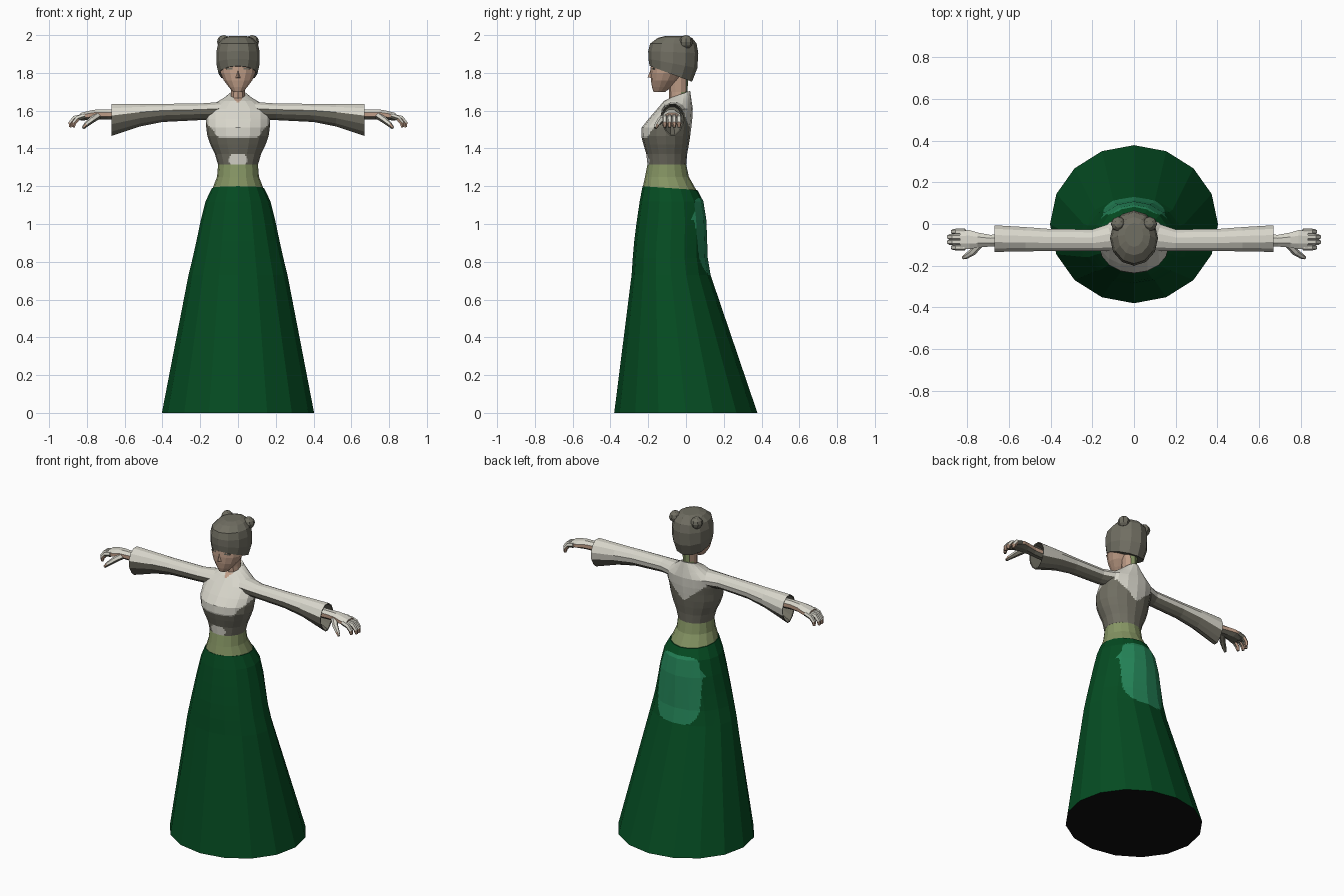
import bpy, bmesh, math
from mathutils import Vector

if "Cube" in bpy.data.objects:
    bpy.data.objects.remove(bpy.data.objects["Cube"])


def mat(name, r, g, b):
    lin = lambda c: (c / 255 / 12.92) if c < 11 else ((c / 255 + 0.055) / 1.055) ** 2.4
    m = bpy.data.materials.new(name)
    m.diffuse_color = (lin(r), lin(g), lin(b), 1)
    m.use_nodes = True
    m.node_tree.nodes["Principled BSDF"].inputs["Base Color"].default_value = m.diffuse_color
    return m


LIGHT = mat("pale cloth", 216, 214, 203)
GREY = mat("warm grey", 112, 110, 98)
GREEN = mat("deep green", 5, 76, 34)
TEAL = mat("teal green", 36, 132, 88)
OLIVE = mat("olive sash", 134, 149, 100)
SKIN = mat("skin", 192, 158, 136)
DARK = mat("near black", 16, 16, 16)


def finish(name, bm, mats, rule=None):
    bmesh.ops.recalc_face_normals(bm, faces=bm.faces)
    bm.normal_update()
    if rule:
        for f in bm.faces:
            f.material_index = rule(f.calc_center_median(), f.normal)
    me = bpy.data.meshes.new(name)
    bm.to_mesh(me)
    bm.free()
    for m in mats:
        me.materials.append(m)
    ob = bpy.data.objects.new(name, me)
    bpy.context.collection.objects.link(ob)
    return ob


def loft(name, rings, mats, rule=None, fine=None, cuts=4):
    """Skin closed rings; faces chosen by fine() are cut into a grid so colours can follow a curve."""
    bm = bmesh.new()
    vs = [[bm.verts.new(p) for p in r] for r in rings]
    n = len(vs[0])
    for a, b in zip(vs, vs[1:]):
        for i in range(n):
            j = (i + 1) % n
            bm.faces.new((a[i], a[j], b[j], b[i]))
    if fine:
        edges = {e for f in bm.faces if fine(f.calc_center_median()) for e in f.edges}
        bmesh.ops.subdivide_edges(bm, edges=list(edges), cuts=cuts, use_grid_fill=True)
    bmesh.ops.holes_fill(bm, edges=[e for e in bm.edges if e.is_boundary], sides=0)
    return finish(name, bm, mats, rule)


def upright(rows, n):
    """Rows: z, half width, front y, back y, tilt (rise at the front)."""
    out = []
    for z, hx, yf, yb, tilt in rows:
        ring = []
        for i in range(n):
            a = 2 * math.pi * i / n
            c = math.cos(a)
            ring.append((hx * math.sin(a), (yf + yb) / 2 - c * (yb - yf) / 2, z + tilt * c))
        out.append(ring)
    return out


def sideways(rows, n, s, taper=0.0):
    """Rows: x, centre y, half depth, centre z, half height; taper narrows the lower half."""
    k = 1 / math.cos(math.pi / n)
    out = []
    for x, y, ry, z, rz in rows:
        ring = []
        for i in range(n):
            a = (i + .5) * 2 * math.pi / n
            w = k * ry * math.cos(a) * (1 + taper * min(0, math.sin(a)))
            ring.append((s * x, y + w, z + k * rz * math.sin(a)))
        out.append(ring)
    return out


def hand_rule(c, nrm):
    return 0 if nrm.z > .25 else 1 if nrm.z < -.4 else 2


def tube(name, pts, radii, n=6):
    rings = []
    for i, p in enumerate(pts):
        d = (Vector(pts[min(i + 1, len(pts) - 1)]) - Vector(pts[max(i - 1, 0)])).normalized()
        u = d.cross(Vector((0, 0, 1))).normalized()
        v = u.cross(d)
        rings.append([Vector(p) + radii[i] * (u * math.cos(t) + v * math.sin(t))
                      for t in (2 * math.pi * k / n for k in range(n))])
    return loft(name, rings, [LIGHT, GREY, SKIN], hand_rule)


def plate(name, pos, size, turn, m):
    bm = bmesh.new()
    bmesh.ops.create_cube(bm, size=1)
    for v in bm.verts:
        v.co = Vector((v.co.x * size[0], v.co.y * size[1], v.co.z * size[2]))
    ob = finish(name, bm, [m])
    ob.location, ob.rotation_euler = pos, (0, 0, turn)


# Long skirt with a rounded teal panel at the back and a dark underside
def skirt_rule(c, nrm):
    if nrm.z < -.9:
        return 2
    return 1 if c.y > 0 and (abs(c.x) / .148) ** 4 + (abs(c.z - .935) / .205) ** 4 < 1 else 0


loft("skirt", upright([(0, .403, -.38, .378, 0), (.73, .262, -.288, .13, 0),
                       (.82, .24, -.282, .115, 0), (.91, .22, -.274, .112, 0),
                       (1.02, .197, -.26, .108, 0), (1.12, .172, -.245, .092, 0),
                       (1.19, .138, -.23, .06, .01)], 16), [GREEN, TEAL, DARK], skirt_rule,
     lambda c: c.y > .02 and c.z > .7, 9)

# Sash around the waist
loft("waist_sash", upright([(1.18, .138, -.23, .06, .01), (1.25, .111, -.217, .015, 0),
                            (1.32, .105, -.203, .0, 0)], 16), [OLIVE])


# Blouse: pale chest and upper back, grey below and at the sides, open skin at the throat
def blouse_rule(c, nrm):
    x = abs(c.x)
    if c.y < -.085:
        if c.z < 1.4:
            return 0 if (x / .048) ** 2 + ((c.z - 1.34) / .035) ** 2 < 1 else 1
        if c.z > 1.64 and x < (c.z - 1.635) * .8:
            return 2
        return 0 if c.z > 1.455 + max(0, x - .1) * 1.2 else 1
    return 0 if c.z > min(1.46 + .85 * x, 1.59) else 1


loft("blouse", upright([(1.315, .106, -.204, .001, 0), (1.37, .122, -.21, .006, 0),
                        (1.42, .146, -.225, .015, 0), (1.465, .162, -.237, .022, 0),
                        (1.51, .168, -.235, .028, 0), (1.555, .17, -.2, .033, 0),
                        (1.61, .165, -.152, .036, 0), (1.65, .105, -.118, .03, 0),
                        (1.685, .047, -.09, .022, -.02)], 16), [LIGHT, GREY, SKIN], blouse_rule,
     lambda c: True, 4)

# Neck, olive at the nape, and face
loft("neck", upright([(1.64, .042, -.088, .012, 0), (1.70, .038, -.09, .008, 0),
                      (1.80, .045, -.1, .012, 0)], 10), [SKIN, OLIVE],
     lambda c, nrm: 1 if nrm.y > .5 else 0)
loft("face", upright([(1.70, .028, -.172, -.11, 0), (1.725, .05, -.18, -.075, 0),
                      (1.76, .077, -.186, -.04, 0), (1.80, .095, -.188, -.01, 0),
                      (1.87, .1, -.185, .03, 0)], 14), [SKIN])
bm = bmesh.new()
nose = [bm.verts.new(p) for p in ((0, -.18, 1.835), (-.015, -.18, 1.772),
                                  (.015, -.18, 1.772), (0, -.203, 1.777))]
for t in ((0, 1, 3), (0, 3, 2), (1, 2, 3), (0, 2, 1)):
    bm.faces.new([nose[i] for i in t])
finish("nose", bm, [SKIN])

# Hair cap
loft("hair", upright([(1.795, .103, -.193, .032, .042), (1.85, .115, -.199, .06, .025),
                      (1.91, .115, -.2, .065, .005), (1.955, .105, -.19, .056, 0),
                      (1.985, .078, -.15, .033, 0), (1.995, .045, -.11, .005, 0)], 12), [GREY])

for s, side in ((-1, "right"), (1, "left")):
    plate(side + "_eye", (s * .045, -.173, 1.822), (.036, .008, .008), s * .25, GREY)

    bm = bmesh.new()
    bmesh.ops.create_uvsphere(bm, u_segments=8, v_segments=6, radius=.036)
    bun = finish(side + "_hair_bun", bm, [GREY])
    bun.location = (s * .075, .0, 1.964)

    # Wide hanging sleeve, pale above, grey below; the cuff is hollow with a grey lining
    def sleeve_rule(c, nrm):
        if abs(nrm.x) > .5 or abs(c.x) > .61:
            return 1
        return 0 if nrm.z > .2 or (nrm.y > .8 and nrm.z > -.2) else 1

    loft(side + "_sleeve", sideways([(.09, -.06, .07, 1.598, .048), (.2, -.078, .052, 1.594, .044),
                                     (.4, -.077, .053, 1.588, .048), (.52, -.073, .058, 1.576, .06),
                                     (.67, -.07, .064, 1.551, .085), (.668, -.07, .058, 1.551, .079),
                                     (.57, -.073, .045, 1.57, .05)], 12, s, .3),
         [LIGHT, GREY], sleeve_rule)

    # Wrist and palm, four curled fingers, thumb
    loft(side + "_hand", sideways([(.56, -.078, .032, 1.575, .028), (.69, -.08, .028, 1.58, .027),
                                   (.75, -.077, .036, 1.58, .026), (.79, -.075, .046, 1.575, .024),
                                   (.835, -.075, .043, 1.567, .02)], 8, s),
         [LIGHT, GREY, SKIN], hand_rule)
    for k in range(4):
        y = -.112 + .025 * k
        r = .868 + (.018 if k in (1, 2) else 0)
        tube(f"{side}_finger_{k + 1}", [(s * .81, y, 1.572), (s * (r - .02), y, 1.56),
                                        (s * r, y, 1.535), (s * (r + .003), y, 1.512)],
             [.015, .015, .013, .008])
    tube(side + "_thumb", [(s * .74, -.095, 1.575), (s * .775, -.135, 1.55),
                           (s * .805, -.155, 1.525), (s * .82, -.162, 1.508)],
         [.02, .017, .013, .008])
